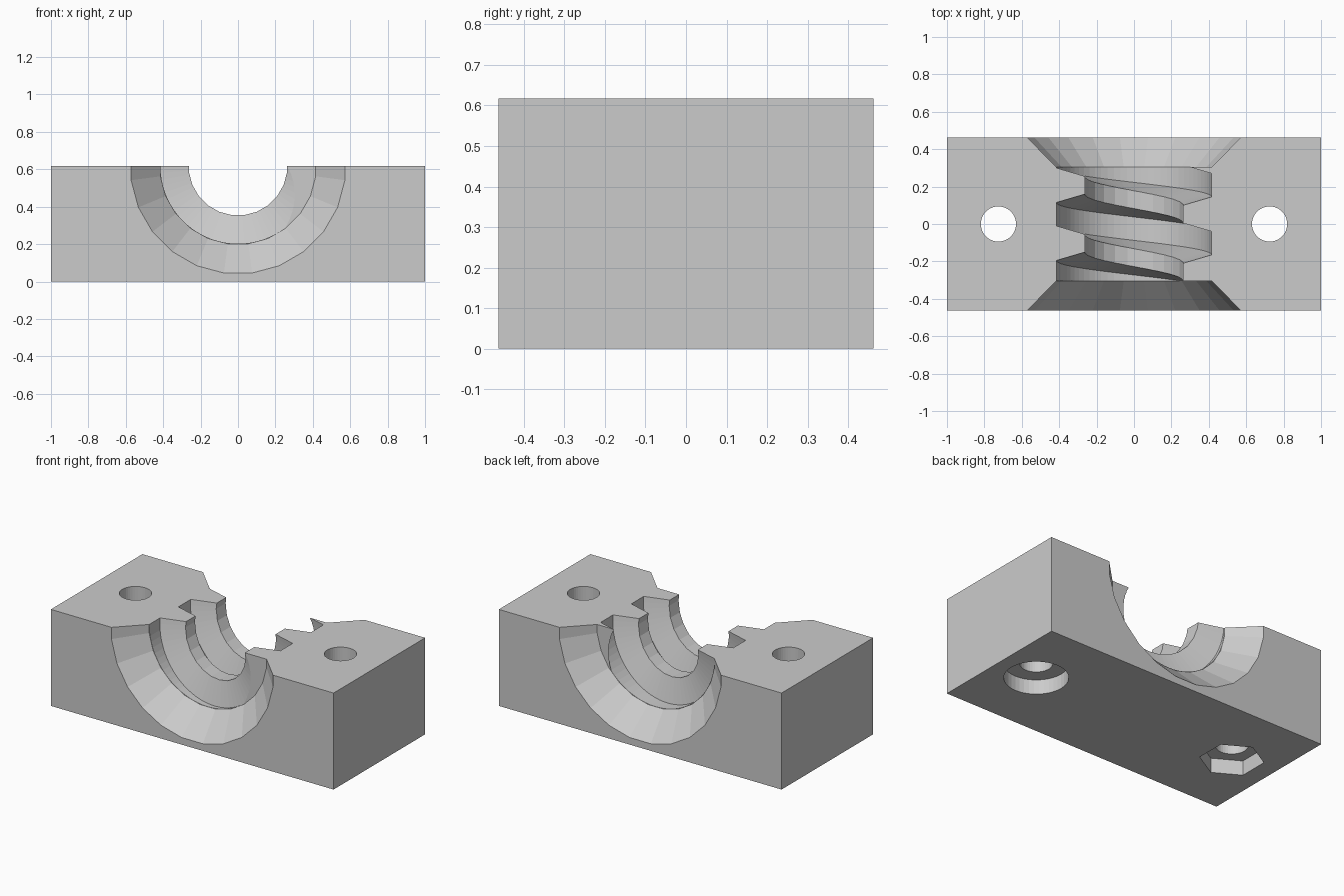
import bpy, bmesh
from math import sin, cos, pi, radians

WIDTH, DEPTH, HEIGHT = 2.0, 0.925, 0.617
BOLT_X = 0.725

cube = bpy.data.objects.get("Cube")
if cube:
    bpy.data.objects.remove(cube, do_unlink=True)

grey = bpy.data.materials.new("plain_grey")
grey.use_nodes = True
grey.diffuse_color = (0.6, 0.6, 0.6, 1)
grey.node_tree.nodes["Principled BSDF"].inputs["Base Color"].default_value = (0.6, 0.6, 0.6, 1)


def loft(name, rings):
    """Closed solid skinned through equal-sized rings of points."""
    bm = bmesh.new()
    rows = [[bm.verts.new(p) for p in ring] for ring in rings]
    n = len(rows[0])
    for a, b in zip(rows, rows[1:]):
        for i in range(n):
            j = (i + 1) % n
            bm.faces.new((a[i], a[j], b[j], b[i]))
    bm.faces.new(rows[0])
    bm.faces.new(rows[-1])
    bmesh.ops.recalc_face_normals(bm, faces=bm.faces)
    mesh = bpy.data.meshes.new(name)
    bm.to_mesh(mesh)
    bm.free()
    mesh.materials.append(grey)
    obj = bpy.data.objects.new(name, mesh)
    bpy.context.collection.objects.link(obj)
    return obj


def post(name, x, radius, low, high, sides, turn=0.0):
    """Upright prism on the bolt line."""
    angles = [turn + 2 * pi * i / sides for i in range(sides)]
    return loft(name, [[(x + radius * cos(a), radius * sin(a), z) for a in angles]
                       for z in (low, high)])


def cut(target, cutter):
    mod = target.modifiers.new("cut", "BOOLEAN")
    mod.operation = "DIFFERENCE"
    mod.solver = "EXACT"
    mod.object = cutter
    bpy.context.view_layer.objects.active = target
    bpy.ops.object.modifier_apply(modifier=mod.name)
    bpy.data.objects.remove(cutter, do_unlink=True)


# Solid block
hx, hy = WIDTH / 2, DEPTH / 2
block = loft("half_nut_block", [[(-hx, -hy, z), (hx, -hy, z), (hx, hy, z), (-hx, hy, z)]
                                for z in (0, HEIGHT)])

# Bore with a flared mouth at each end
profile = [(-0.5, 0.614), (-0.305, 0.419), (-0.305, 0.264),
           (0.305, 0.264), (0.305, 0.419), (0.5, 0.614)]
spokes = [radians(7.5 + 15 * i) for i in range(24)]
cut(block, loft("bore_cutter", [[(r * cos(a), y, HEIGHT + r * sin(a)) for a in spokes]
                                for y, r in profile]))

# Helical thread groove with a trapezoid section
section = [(0.2, -0.1075), (0.262, -0.1075), (0.415, -0.0625),
           (0.415, 0.0625), (0.262, 0.1075), (0.2, 0.1075)]
pitch = 0.31
groove = []
for step in range(217):
    a = -1.5 * pi + radians(5 * step)
    y = 0.0525 - pitch * (a - pi) / (2 * pi)
    groove.append([(r * cos(a), y + dy, HEIGHT + r * sin(a)) for r, dy in section])
cut(block, loft("thread_cutter", groove))

# Bolt holes, round head recess on the left and hexagonal nut recess on the right
for x in (-BOLT_X, BOLT_X):
    cut(block, post("bolt_cutter", x, 0.094, -0.1, HEIGHT + 0.1, 40))
cut(block, post("head_recess_cutter", BOLT_X, 0.185, -0.1, 0.093, 40))
cut(block, post("nut_recess_cutter", -BOLT_X, 0.185, -0.1, 0.093, 6, pi / 6))
